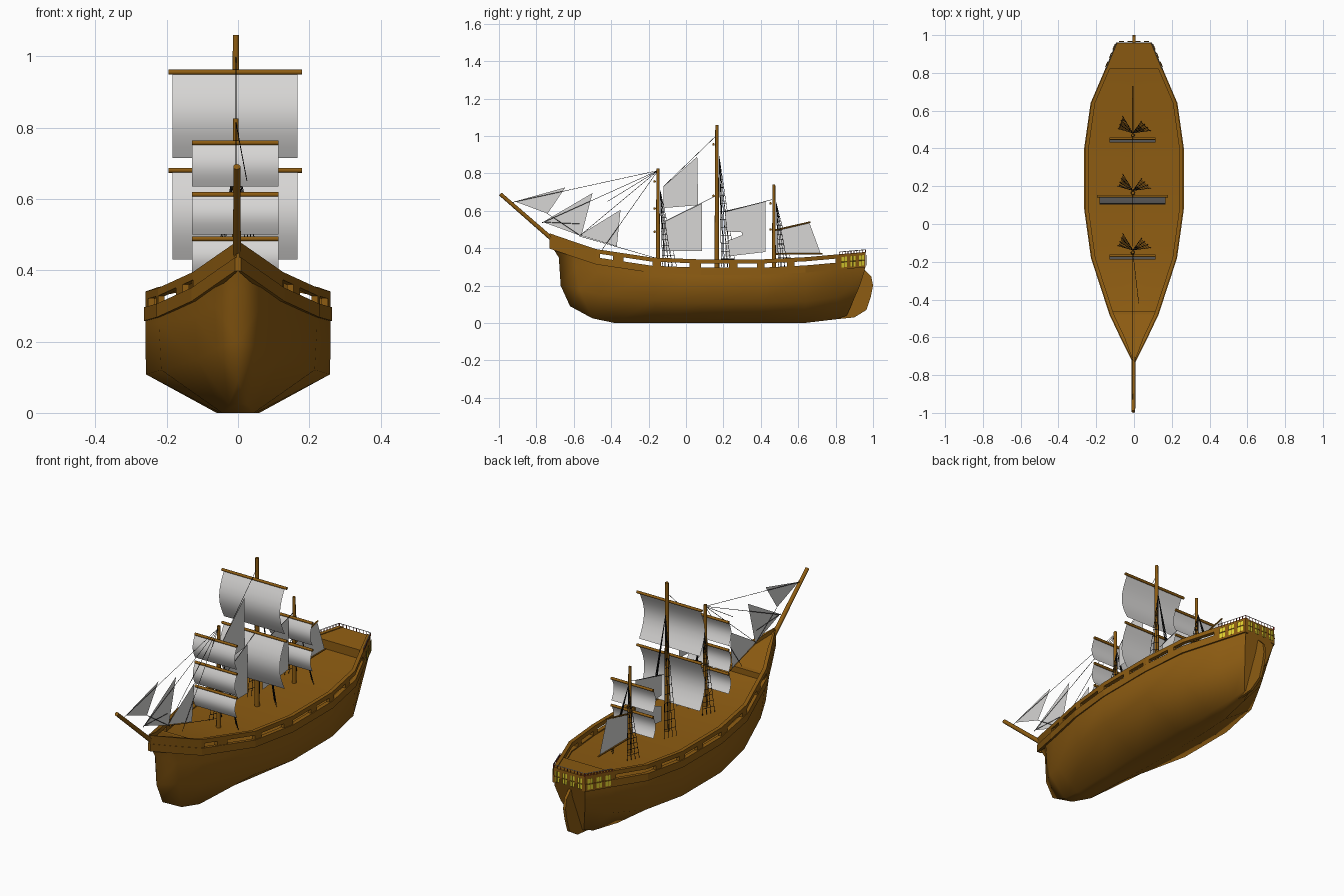
import bpy, bmesh, math
from mathutils import Vector

cube = bpy.data.objects.get("Cube")
if cube:
    bpy.data.objects.remove(cube, do_unlink=True)


def material(name, r, g, b):
    m = bpy.data.materials.new(name)
    m.use_nodes = True
    m.diffuse_color = (r, g, b, 1)
    m.node_tree.nodes["Principled BSDF"].inputs["Base Color"].default_value = (r, g, b, 1)
    return m


WOOD = material("brown wood", 0.27, 0.108, 0.006)
CLOTH = material("sail cloth", 0.68, 0.67, 0.66)
ROPE = material("black rope", 0.006, 0.006, 0.006)
GLASS = material("yellow window", 0.75, 0.65, 0.03)
RED = material("dark red", 0.2, 0.015, 0.01)
GREY = material("light grey", 0.5, 0.5, 0.5)
MX = -0.006  # masts and fore-and-aft sails sit here


def finish(name, bm, mat, mirror=False, smooth=None):
    bmesh.ops.remove_doubles(bm, verts=bm.verts, dist=0.00001)
    bmesh.ops.recalc_face_normals(bm, faces=bm.faces)
    me = bpy.data.meshes.new(name)
    bm.to_mesh(me)
    bm.free()
    me.materials.append(mat)
    ob = bpy.data.objects.new(name, me)
    bpy.context.collection.objects.link(ob)
    if smooth:
        bpy.ops.object.select_all(action='DESELECT')
        ob.select_set(True)
        bpy.context.view_layer.objects.active = ob
        bpy.ops.object.shade_smooth_by_angle(angle=math.radians(smooth))
    if mirror:
        ob.modifiers.new("mirror", 'MIRROR').merge_threshold = 0.0005
    return ob


def loft(name, rows, mat, wrap=False, caps=False, **kw):
    """Skin equal-length rows of points."""
    bm = bmesh.new()
    grid = [[bm.verts.new(p) for p in row] for row in rows]
    for i in range(len(grid) if wrap else len(grid) - 1):
        a, b = grid[i], grid[(i + 1) % len(grid)]
        for j in range(len(a) - 1):
            bm.faces.new((a[j], a[j + 1], b[j + 1], b[j]))
    if caps:
        bm.faces.new([r[-1] for r in grid])
        bm.faces.new([r[0] for r in grid])
    return finish(name, bm, mat, **kw)


def rods(name, segs, r1, r2, mat, sides=8, smooth=None):
    """Straight tapered rods, all in one object."""
    bm = bmesh.new()
    for a, b in segs:
        a, b = Vector(a), Vector(b)
        d = b - a
        new = bmesh.ops.create_cone(bm, cap_ends=True, segments=sides, radius1=r1,
                                    radius2=r2, depth=d.length)["verts"]
        turn = d.to_track_quat('Z', 'Y')
        for v in new:
            v.co = turn @ v.co + (a + b) / 2
    return finish(name, bm, mat, smooth=smooth)


def plate(name, outline, thick, mat):
    """Flat fore-and-aft shape from (y, z) points."""
    bm = bmesh.new()
    f = bm.faces.new([bm.verts.new((MX if thick == 0 else -thick / 2, y, z)) for y, z in outline])
    if thick:
        ext = bmesh.ops.extrude_face_region(bm, geom=[f])["geom"]
        for v in ext:
            if isinstance(v, bmesh.types.BMVert):
                v.co.x += thick
    return finish(name, bm, mat)


# Hull lines, bow to stern
keel = [(0, -.62, .09), (.025, -.5, .025), (.045, -.38, 0), (.05, -.17, 0), (.06, .08, 0),
        (.06, .4, 0), (.05, .63, 0), (.03, .8, .02), (.015, .86, .04)]
bilge = [(0, -.67, .2), (.06, -.57, .18), (.115, -.45, .15), (.215, -.17, .12), (.258, .08, .108),
         (.258, .4, .108), (.215, .64, .115), (.13, .81, .14), (.07, .93, .2)]
waist = [(0, -.68, .35), (.065, -.59, .3), (.12, -.47, .27), (.222, -.18, .25), (.26, .08, .245),
         (.26, .4, .245), (.222, .64, .255), (.145, .82, .27), (.087, .955, .28)]
sheer = [(0, -.73, .43), (.065, -.6, .385), (.122, -.48, .345), (.22, -.18, .3), (.256, .08, .29),
         (.256, .4, .29), (.222, .64, .302), (.145, .82, .318), (.087, .96, .33)]


def centre(row, dz=0.0):
    return [(0, y, z + dz) for x, y, z in row]


loft("hull", [centre(keel), keel, bilge, waist, sheer, centre(sheer)], WOOD, mirror=True, smooth=65)
bm = bmesh.new()
bm.faces.new([bm.verts.new((s * p[0], p[1], p[2])) for s, line in
              ((1, (keel, bilge, waist, sheer)), (-1, (sheer, waist, bilge, keel)))
              for p in (row[-1] for row in line)])
finish("transom", bm, WOOD)


def at(y):
    """Point on the sheer line."""
    for a, b in zip(sheer, sheer[1:]):
        if y <= b[1]:
            return Vector(a).lerp(Vector(b), (y - a[1]) / (b[1] - a[1]))
    return Vector(sheer[-1])


def strip(name, y0, y1, low, high, out=.004, inside=.014, mat=WOOD):
    """Rail or wall following the sheer on both sides."""
    pts = [at(y0)] + [Vector(p) for p in sheer if y0 < p[1] < y1] + [at(y1)]
    rows = [[(max(0, p.x + dx), p.y, p.z + dz) for p in pts]
            for dx, dz in ((out, low), (out, high), (-inside, high), (-inside, low))]
    return loft(name, rows, mat, wrap=True, caps=True, mirror=True)


def deck(name, y0, y1, dz):
    pts = [at(y0)] + [Vector(p) for p in sheer if y0 < p[1] < y1] + [at(y1)]
    edge = [(p.x, p.y, p.z + dz) for p in pts]
    floor = [(p.x, p.y, p.z) for p in pts]
    return loft(name, [floor, edge, centre(edge), centre(floor)], WOOD, caps=True, mirror=True)


strip("lower_rail", -.73, .96, -.032, .006, out=.008)
strip("top_rail", -.73, .96, .028, .05, inside=.016)
strip("bow_bulwark", -.73, -.48, 0, .03)
strip("stern_bulwark", .8, .96, 0, .03)
for y0, y1 in ((-.39, -.335), (-.18, -.135), (.02, .08), (.23, .275), (.38, .42), (.54, .58)):
    strip("rail_post", y0, y1, 0, .03)
deck("foredeck", -.73, -.46, .03)
deck("poop_deck", .82, .96, .046)
plate("rudder", [(.8, .02), (.9, .03), (.965, .07), (.988, .14), (1, .2), (.99, .25), (.955, .285),
                 (.9, .2)], .014, WOOD)

# Stern windows and poop railing
end = sheer[-1]
wall = [(Vector(end), Vector((-end[0], end[1], end[2])), 4)]
for s in (1, -1):
    a, b = at(.82), at(.96)
    a.x, b.x = s * (a.x + .004), s * (b.x + .004)
    wall.append((a, b, 3))
panes, bars, posts, caps = bmesh.new(), [], [], []
for a, b, n in wall:
    run = b - a
    normal = Vector((run.y, -run.x, 0)).normalized()
    if normal.dot((a + b) / 2 - Vector((0, .7, 0))) < 0:
        normal.negate()
    for i in range(n):
        mid = a + run * (i + .5) / n + normal * .006
        half = run / n * .3
        lo, hi = Vector((0, 0, -.022)), Vector((0, 0, .034))
        panes.faces.new([panes.verts.new(mid + d) for d in (lo - half, lo + half, hi + half, hi - half)])
        bars += [(mid + lo, mid + hi), (mid - half + hi * .2, mid + half + hi * .2)]
    up, top = Vector((0, 0, .046)), Vector((0, 0, .062))
    posts += [(a + run * i / 9 + up, a + run * i / 9 + top) for i in range(10)]
    caps.append((a + top, b + top))
finish("stern_windows", panes, GLASS)
rods("window_bars", bars, .002, .002, WOOD, 4)
rods("poop_rail_posts", posts, .002, .002, RED, 4)
rods("poop_rail", caps, .002, .002, GREY, 4)

# Masts with yards, billowing sails and shrouds: y, top, radius, yard reach, yards (z, sail foot)
masts = {
    "fore": (-.15, .825, .012, .121, ((.757, .635), (.612, .5), (.488, .385))),
    "main": (.165, 1.06, .013, .187, ((.955, .715), (.68, .43))),
    "mizzen": (.47, .74, .011, .121, ((.64, .525), (.5, .39))),
}
for name, (my, top, r, reach, yards) in masts.items():
    rods(name + "_mast", [((MX, my, .28), (MX, my, top))], r, r * .65, WOOD, 12, 40)
    yy = my - .018
    cx = MX - .002
    rods(name + "_yards", [((cx - reach, yy, z), (cx + reach, yy, z)) for z, foot in yards],
         .007, .007, WOOD, 8, 50)
    for z, foot in yards:
        w = reach - .012 if name == "main" else reach
        rows = []
        for i in range(9):
            t = i / 8
            bulge = yy - .17 * (z - foot) * math.sin(math.pi * t)
            rows.append([(cx - w, bulge, z + (foot - z) * t), (cx + w, bulge, z + (foot - z) * t)])
        loft(name + "_square_sail", rows, CLOTH, smooth=60)
    apex = Vector((MX, my + .012, .3 + (top - .3) * .78))
    lines = []
    for a, b in (((-.085, .035), (-.06, .1)), ((.09, .025), (.04, .075))):
        feet = [Vector((a[0] + (b[0] - a[0]) * k / 3, my + a[1] + (b[1] - a[1]) * k / 3, .3))
                for k in range(4)]
        lines += [(f, apex) for f in feet]
        lines += [(feet[0].lerp(apex, k / 14), feet[3].lerp(apex, k / 14)) for k in range(1, 13)]
    rods(name + "_shrouds", lines, .0014, .0014, ROPE, 4)

rods("bowsprit", [((-.003, -.66, .4), (-.003, -.993, .69))], .012, .01, WOOD, 10, 40)
rods("gaff", [((MX, .47, .495), (MX, .665, .54))], .005, .004, WOOD, 6)
rods("boom", [((MX, .47, .37), (MX, .73, .37))], .005, .004, WOOD, 6)

# Fore-and-aft sails
for name, outline in {
    "outer_jib": [(-.915, .65), (-.645, .725), (-.74, .585)],
    "middle_jib": [(-.765, .54), (-.5, .695), (-.56, .465)],
    "inner_jib": [(-.57, .47), (-.35, .605), (-.37, .41)],
    "upper_staysail": [(-.12, .73), (.06, .89), (.065, .63), (-.12, .615)],
    "lower_staysail": [(-.12, .54), (.085, .64), (.085, .385), (-.12, .385)],
    "aft_staysail": [(.21, .6), (.425, .65), (.425, .38), (.21, .355), (.21, .435), (.3, .47),
                     (.3, .485), (.21, .49)],
    "gaff_sail": [(.485, .495), (.66, .535), (.72, .372), (.485, .375)],
}.items():
    plate(name, outline, 0, CLOTH)

# Stays
head = (MX, -.15, .815)
stays = [(head, (MX, y, z)) for y, z in ((-.93, .645), (-.77, .535), (-.57, .465), (-.45, .39))]
stays += [((MX, y0, z0), (MX, y1, z1)) for y0, z0, y1, z1 in
          ((-.12, .73, .16, 1.0), (-.12, .54, .16, .68), (.19, .59, .46, .66),
           (-.77, .54, -.57, .53), (-.57, .465, -.17, .35), (-.74, .585, -.57, .47))]
stays.append((head, (.025, -.42, .65)))
rods("stays", stays, .0012, .0012, ROPE, 4)
